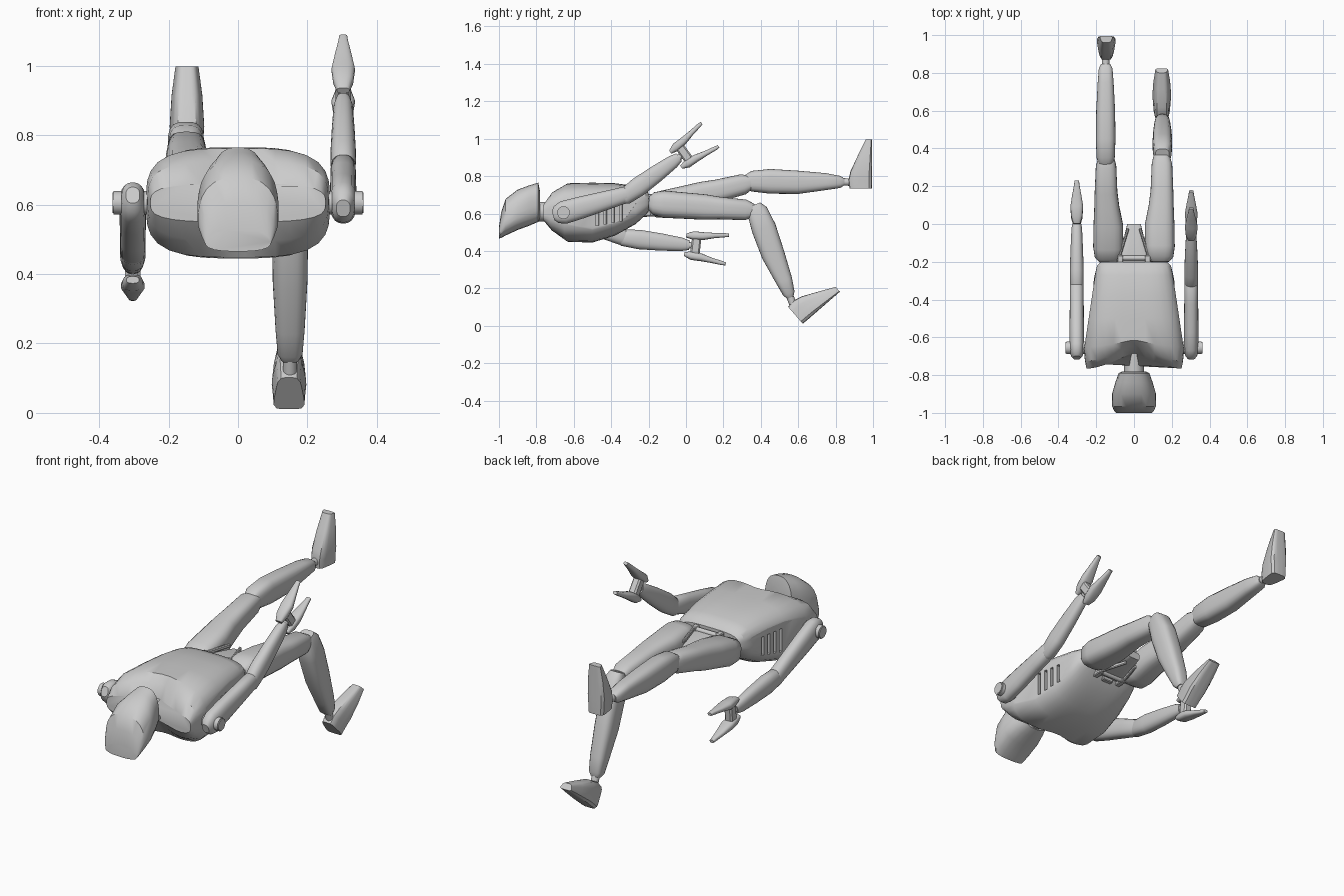
import bpy, bmesh
from math import sin, cos, pi, radians
from mathutils import Matrix, Vector

if "Cube" in bpy.data.objects:
    bpy.data.objects.remove(bpy.data.objects["Cube"])


def place(x, y, z, pitch=0.0):
    """Pose a part whose length runs along local y."""
    return Matrix.Translation((x, y, z)) @ Matrix.Rotation(radians(pitch), 4, 'X')


def finish(name, bm, matrix=None, smooth=35):
    bmesh.ops.recalc_face_normals(bm, faces=bm.faces)
    mesh = bpy.data.meshes.new(name)
    bm.to_mesh(mesh)
    bm.free()
    ob = bpy.data.objects.new(name, mesh)
    bpy.context.collection.objects.link(ob)
    if matrix:
        ob.matrix_world = matrix
    shade(ob, smooth)
    return ob


def shade(ob, angle):
    if angle:
        bpy.ops.object.select_all(action='DESELECT')
        ob.select_set(True)
        bpy.context.view_layer.objects.active = ob
        bpy.ops.object.shade_smooth_by_angle(angle=radians(angle))


def loft(name, sections, matrix=None, power=2.8, side=1, taper=0.0, warp=None, n=24):
    """Skin superellipse rings given as (y, x centre, z centre, half width, half height)."""
    bm = bmesh.new()
    rings = []
    for y, xc, zc, hx, hz in sections:
        ring = []
        for i in range(n):
            a = 2 * pi * (i + 0.5) / n
            c, s = cos(a), sin(a)
            r = (abs(c) ** power + abs(s) ** power) ** (-1 / power)
            co = Vector((side * xc + hx * c * r * (1 - taper * s * r), y, zc + hz * s * r))
            ring.append(bm.verts.new(warp(co) if warp else co))
        rings.append(ring)
    for a, b in zip(rings, rings[1:]):
        for i in range(n):
            bm.faces.new((a[i], a[(i + 1) % n], b[(i + 1) % n], b[i]))
    bm.faces.new(rings[0])
    bm.faces.new(rings[-1])
    return finish(name, bm, matrix)


def rod(name, radius, length, matrix, axis='Y', bevel=0.0):
    bm = bmesh.new()
    turn = Matrix.Rotation(pi / 2, 4, 'Y' if axis == 'X' else 'X')
    bmesh.ops.create_cone(bm, cap_ends=True, segments=24, radius1=radius,
                          radius2=radius, depth=length, matrix=turn)
    if bevel:
        rims = [e for e in bm.edges if any(len(f.verts) > 4 for f in e.link_faces)]
        bmesh.ops.bevel(bm, geom=rims, offset=bevel, segments=2, affect='EDGES')
    return finish(name, bm, matrix)


def block(name, size, matrix, bevel=0.004):
    bm = bmesh.new()
    bmesh.ops.create_cube(bm, size=1, matrix=Matrix.Diagonal((*size, 1)))
    bmesh.ops.bevel(bm, geom=bm.edges[:], offset=bevel, segments=1, affect='EDGES')
    return finish(name, bm, matrix, 0)


def carve(target, outline, depth, matrix):
    """Cut a prism with a y-z outline out of the target."""
    bm = bmesh.new()
    face = bm.faces.new([bm.verts.new((-depth, y, z)) for y, z in outline])
    ext = bmesh.ops.extrude_face_region(bm, geom=[face])
    moved = [v for v in ext["geom"] if isinstance(v, bmesh.types.BMVert)]
    bmesh.ops.translate(bm, verts=moved, vec=(0.15, 0, 0))
    cutter = finish("cutter", bm, matrix, 0)
    cutter.hide_render = True
    bpy.context.view_layer.update()
    mod = target.modifiers.new("carve", 'BOOLEAN')
    mod.operation, mod.object = 'DIFFERENCE', cutter
    bpy.context.view_layer.objects.active = target
    bpy.ops.object.modifier_apply(modifier=mod.name)
    bpy.data.objects.remove(cutter)


# Head and neck
loft("head", [(-1.0, 0, .497, .092, .032), (-.988, 0, .538, .104, .068),
              (-.965, 0, .58, .114, .098), (-.9, 0, .62, .115, .108),
              (-.84, 0, .642, .098, .108), (-.79, 0, .66, .08, .105),
              (-.78, 0, .645, .06, .07)], power=2.7, taper=0.12)
rod("neck", .052, .2, place(0, -.73, .61))


# Torso, with a neck hollow between the shoulders
def neck_hollow(co):
    if co.y < -.6:
        co.y += .09 * max(0, 1 - abs(co.x) / .24) ** 1.5 * min(1, (-.6 - co.y) / .12)
    return co


torso = loft("torso", [(-.765, 0, .605, .252, .055), (-.725, 0, .61, .26, .115),
                       (-.65, 0, .605, .265, .157), (-.5, 0, .605, .25, .16),
                       (-.38, 0, .622, .23, .14), (-.27, 0, .645, .208, .102),
                       (-.22, 0, .66, .195, .072), (-.2, 0, .66, .175, .05)],
             power=3.4, warp=neck_hollow, n=40)

# Recessed flank panels with vent slots
panel = [(-.15, .09), (.21, .105), (.23, .07), (.15, -.04), (.02, -.1), (-.15, -.1), (-.21, -.02)]
for side in (1, -1):
    flank = (Matrix.Translation((side * .237, -.48, .605)) @ Matrix.Diagonal((side, 1, 1, 1))
             @ Matrix.Rotation(radians(8.5), 4, 'Z'))
    carve(torso, panel, 0, flank)
    for i in range(4):
        y, low = .005 + i * .043, -.07 + i * .008
        carve(torso, [(y - .009, low), (y + .009, low), (y + .009, .055), (y - .009, .055)],
              .02, flank)
shade(torso, 35)

# Pelvis with its frame and fittings
loft("pelvis", [(-.25, 0, .645, .1, .045), (-.18, 0, .645, .088, .045),
                (-.1, 0, .645, .06, .038), (0, 0, .645, .036, .02)], power=6)
for level, face in ((.69, "upper"), (.6, "lower")):
    for side, label in ((1, "left"), (-1, "right")):
        turn = Matrix.Rotation(radians(side * 17), 4, 'Z')
        block(f"{label}_{face}_pelvis_rail", (.014, .18, .02),
              place(side * .058, -.11, level) @ turn)
        block(f"{label}_{face}_hip_fitting", (.03, .06, .03), place(side * .073, -.195, level))
    rod(f"{face}_hip_bar", .013, .15, place(0, -.18, level), axis='X')
    block(f"{face}_waist_block", (.065, .04, .035), place(0, -.225, level))

# Limb shapes, shared by both sides
THIGH = [(-.08, 0, 0, .05, .035), (-.055, 0, 0, .072, .06), (0, 0, 0, .08, .073),
         (.12, 0, 0, .078, .07), (.22, .008, 0, .066, .068), (.3, .012, 0, .06, .06),
         (.44, .012, 0, .054, .055), (.485, .01, 0, .042, .035)]
SHIN = [(-.035, 0, 0, .036, .032), (0, 0, 0, .048, .055), (.1, 0, 0, .052, .066),
        (.25, 0, -.004, .05, .062), (.4, 0, .001, .042, .045), (.475, 0, 0, .036, .032),
        (.497, 0, 0, .024, .018)]
FOOT = [(0, 0, .061, .04, .06), (.045, 0, .063, .042, .063), (.09, 0, .058, .045, .058),
        (.18, 0, .037, .04, .037), (.262, 0, .017, .03, .017)]
UPPER_ARM = [(-.058, 0, 0, .02, .025), (-.04, 0, 0, .032, .047), (0, 0, 0, .038, .062),
             (.1, 0, 0, .038, .059), (.25, 0, 0, .037, .05), (.35, 0, 0, .036, .044),
             (.378, 0, 0, .026, .028)]
FOREARM = [(-.04, 0, 0, .024, .024), (-.012, 0, 0, .035, .044), (.08, 0, 0, .037, .052),
           (.2, 0, 0, .033, .046), (.31, 0, 0, .028, .036), (.35, 0, 0, .02, .025)]
FINGER = [(-.042, 0, .05, .018, .01), (-.005, 0, .054, .029, .023), (.05, 0, .057, .034, .021),
          (.11, 0, .067, .024, .014), (.165, 0, .075, .014, .011), (.185, 0, .077, .012, .008)]


def leg(label, side, thigh_pitch, knee, shin_pitch, heel, foot_pitch):
    loft(f"{label}_thigh", THIGH, place(side * .136, -.12, .65, thigh_pitch), 3.2, side)
    shin = place(side * .15, *knee, shin_pitch)
    loft(f"{label}_shin", SHIN, shin, 3.2)
    rod(f"{label}_ankle", .02, .09, shin @ place(0, .51, 0))
    loft(f"{label}_foot", FOOT, place(side * .147, *heel, foot_pitch), 5, taper=0.22)


def arm(label, side, pitch, elbow, forearm_pitch):
    x = side * .303
    rod(f"{label}_shoulder_hub", .034, .12, place(side * .302, -.655, .605), 'X', .004)
    loft(f"{label}_upper_arm", UPPER_ARM, place(x, -.655, .605, pitch), 2.5)
    forearm = place(x, *elbow, forearm_pitch)
    loft(f"{label}_forearm", FOREARM, forearm, 2.5)
    hand = forearm @ place(0, .37, 0)
    rod(f"{label}_wrist", .017, .06, hand @ place(0, -.02, 0))
    block(f"{label}_palm", (.044, .05, .09), hand @ place(0, .015, 0), .008)
    for flip, part in ((0, "upper"), (pi, "lower")):
        loft(f"{label}_{part}_finger", FINGER, hand @ Matrix.Rotation(flip, 4, 'Y'), 2.8)


leg("left", 1, -4, (.38, .615), -69, (.625, .01), 41)
leg("right", -1, 14, (.35, .773), -0.5, (.995, .735), 90)
arm("left", 1, 16, (-.32, .695), 36)
arm("right", -1, -22.5, (-.33, .47), -6.5)
